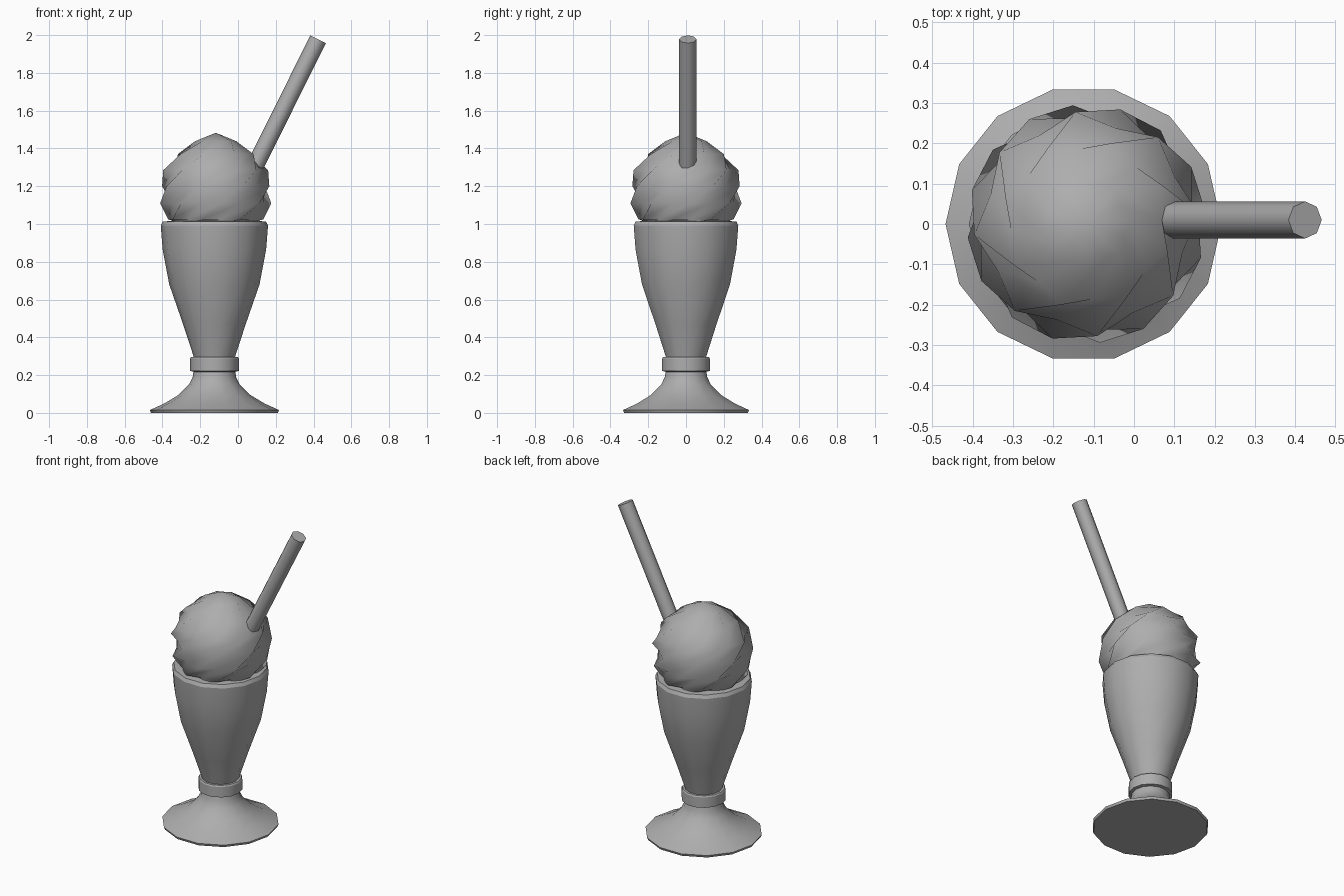
import bpy, bmesh
from math import sin, cos, pi, radians
from mathutils import Vector

if "Cube" in bpy.data.objects:
    bpy.data.objects.remove(bpy.data.objects["Cube"])

CX = -0.125  # axis of the glass
grey = bpy.data.materials.new("dark_grey")
grey.diffuse_color = (0.42, 0.42, 0.42, 1)
grey.use_nodes = True
grey.node_tree.nodes["Principled BSDF"].inputs["Base Color"].default_value = grey.diffuse_color


def finish(name, bm, angle=28):
    bmesh.ops.recalc_face_normals(bm, faces=bm.faces)
    me = bpy.data.meshes.new(name)
    bm.to_mesh(me)
    bm.free()
    me.materials.append(grey)
    ob = bpy.data.objects.new(name, me)
    bpy.context.collection.objects.link(ob)
    me.shade_smooth()
    me.set_sharp_from_angle(angle=radians(angle))
    return ob


def skin(bm, rings, tip=None):
    # join stacked rings of points, cap the bottom, close the top with a cap or tip
    loops = [[bm.verts.new(p) for p in ring] for ring in rings]
    n = len(loops[0])
    for a, b in zip(loops, loops[1:]):
        for i in range(n):
            j = (i + 1) % n
            bm.faces.new((a[i], a[j], b[j], b[i]))
    bm.faces.new(loops[0][::-1])
    if tip is None:
        bm.faces.new(loops[-1])
    else:
        t = bm.verts.new(tip)
        for i in range(n):
            bm.faces.new((loops[-1][i], loops[-1][(i + 1) % n], t))


def lathe(name, profile, n=14):
    bm = bmesh.new()
    skin(bm, [[(CX + r * cos(2 * pi * i / n), r * sin(2 * pi * i / n), z)
               for i in range(n)] for r, z in profile])
    return finish(name, bm)


# glass: flared foot, collar and tall bowl with a rim
lathe("foot", [(0.336, 0), (0.342, 0.015), (0.265, 0.05), (0.19, 0.095),
               (0.135, 0.15), (0.115, 0.19), (0.108, 0.24)])
lathe("collar", [(0.108, 0.217), (0.129, 0.222), (0.129, 0.288), (0.124, 0.296),
                 (0.108, 0.296)])
lathe("bowl", [(0.105, 0.28), (0.112, 0.305), (0.166, 0.47), (0.239, 0.68),
               (0.274, 0.865), (0.284, 0.992), (0.274, 1.013), (0.23, 1.016)])

# whipped cream: eight rounded lobes twisting up to a point
LOBES, CREAM_X = 8, -0.118
levels = [(0.235, 1.005), (0.262, 1.025), (0.296, 1.11), (0.296, 1.2),
          (0.279, 1.285), (0.21, 1.37), (0.11, 1.438)]
rings = []
for k, (r, z) in enumerate(levels):
    ring = []
    for i in range(LOBES * 2):
        s = r * (0.89 if i % 2 == 0 else 1.0)
        a = radians(5) + 2 * pi * i / (LOBES * 2) + radians(22) * (k - 5)
        ring.append((CREAM_X + s * cos(a), s * sin(a), z))
    rings.append(ring)
bm = bmesh.new()
skin(bm, rings, (CREAM_X, 0, 1.483))
finish("whipped_cream", bm, 80)

# straw: leaning eight-sided rod pushed into the cream
top, axis = Vector((0.424, 0.01, 1.978)), Vector((0.445, 0, 0.895)).normalized()
u, v = Vector((axis.z, 0, -axis.x)), Vector((0, 1, 0))
bm = bmesh.new()
skin(bm, [[c + 0.046 * (u * cos(pi * i / 4) + v * sin(pi * i / 4)) for i in range(8)]
          for c in (top - axis * 0.8, top)])
finish("straw", bm, 50)
